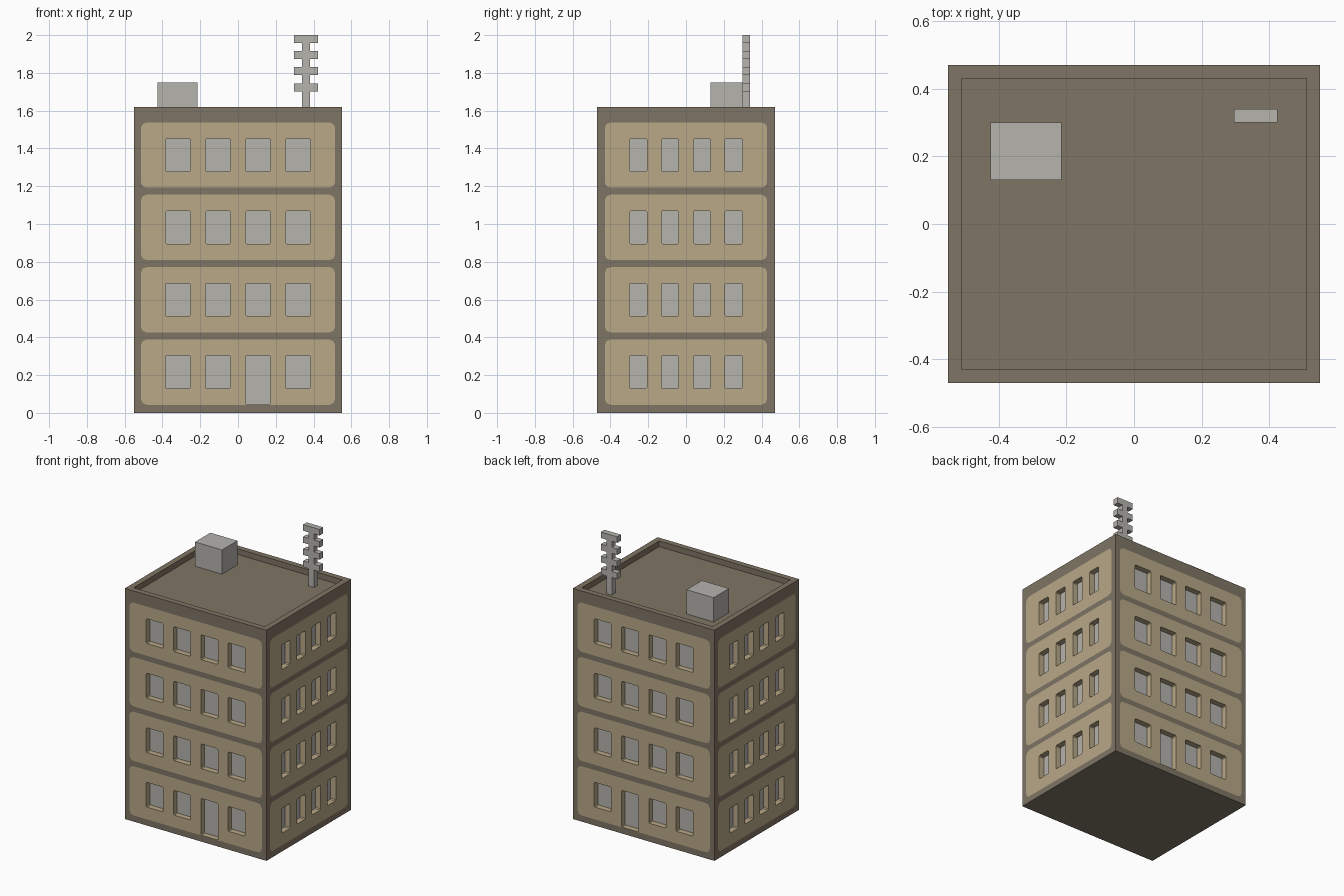
import bpy, bmesh, math
from mathutils import Matrix, Vector

cube = bpy.data.objects.get("Cube")
if cube:
    bpy.data.objects.remove(cube, do_unlink=True)

HX, HY, TOP = 0.55, 0.47, 1.62       # half width, half depth, parapet top
ROOF = 1.58                          # roof floor
FLOOR_STEP, PANEL_Z, PANEL_H = 0.383, 0.043, 0.346
WIN_Z, WIN_H, RECESS = 0.129, 0.174, 0.04


def material(name, rgb):
    m = bpy.data.materials.new(name)
    m.use_nodes = True
    m.diffuse_color = (*rgb, 1)
    m.node_tree.nodes["Principled BSDF"].inputs["Base Color"].default_value = (*rgb, 1)
    return m


BROWN = material("brown concrete", (0.216, 0.178, 0.133))
TAN = material("tan plaster", (0.479, 0.392, 0.242))
GREY = material("light grey", (0.468, 0.451, 0.423))


def finish(bm, name, mats):
    mesh = bpy.data.meshes.new(name)
    bm.to_mesh(mesh)
    bm.free()
    for m in mats:
        mesh.materials.append(m)
    ob = bpy.data.objects.new(name, mesh)
    bpy.context.collection.objects.link(ob)
    return ob


def rounded_rect(x0, x1, z0, z1, r, seg):
    """Counter-clockwise outline in the xz plane; r = 0 gives square corners."""
    if r == 0:
        return [(x0, z0), (x1, z0), (x1, z1), (x0, z1)]
    pts = []
    corners = [(x1 - r, z0 + r, -90), (x1 - r, z1 - r, 0),
               (x0 + r, z1 - r, 90), (x0 + r, z0 + r, 180)]
    for cx, cz, start in corners:
        for i in range(seg + 1):
            a = math.radians(start + 90 * i / seg)
            pts.append((cx + r * math.cos(a), cz + r * math.sin(a)))
    return pts


def loop(bm, pts):
    vs = [bm.verts.new((x, 0, z)) for x, z in pts]
    es = [bm.edges.new((vs[i - 1], vs[i])) for i in range(len(vs))]
    return vs, es


def fill(bm, edges, mat):
    """Fill an outline with holes, facing the front."""
    res = bmesh.ops.triangle_fill(bm, edges=edges, use_beauty=True, normal=(0, -1, 0))
    for f in res["geom"]:
        if isinstance(f, bmesh.types.BMFace):
            f.normal_update()
            if f.normal.y > 0:
                f.normal_flip()
            f.material_index = mat


def facade(name, half, dist, panel_half, win_w, spacing, angle, door=False):
    """One wall: brown frame, tan storey panels, recessed grey windows."""
    bm = bmesh.new()
    frame_edges = loop(bm, rounded_rect(-half, half, 0, TOP, 0, 1))[1]
    for storey in range(4):
        z = storey * FLOOR_STEP
        p0 = PANEL_Z + z
        panel = loop(bm, rounded_rect(-panel_half, panel_half, p0, p0 + PANEL_H, 0.03, 2))[1]
        frame_edges += panel
        panel_edges = list(panel)
        for col in range(4):
            cx = (col - 1.5) * spacing
            # doors line up on both long walls
            is_door = door and storey == 0 and abs(cx * math.cos(angle) - spacing / 2) < 0.01
            bottom = PANEL_Z + 0.002 if is_door else WIN_Z + z
            outline = rounded_rect(cx - win_w / 2, cx + win_w / 2, bottom,
                                   WIN_Z + z + WIN_H, 0.006, 1)
            front, edges = loop(bm, outline)
            panel_edges += edges
            # reveals and glass
            back = [bm.verts.new((v.co.x, RECESS, v.co.z)) for v in front]
            for i in range(len(front)):
                f = bm.faces.new((front[i - 1], back[i - 1], back[i], front[i]))
                f.normal_update()
                mid = f.calc_center_median()
                inward = Vector((cx - mid.x, 0, (bottom + WIN_Z + z + WIN_H) / 2 - mid.z))
                if f.normal.dot(inward) < 0:
                    f.normal_flip()
                f.material_index = 1
            bm.faces.new(back).material_index = 2
        fill(bm, panel_edges, 1)
    fill(bm, frame_edges, 0)
    bm.transform(Matrix.Rotation(angle, 4, "Z") @ Matrix.Translation((0, -dist, 0)))
    finish(bm, name, [BROWN, TAN, GREY])


# Walls
facade("front_wall", HX, HY, 0.514, 0.132, 0.212, 0, True)
facade("back_wall", HX, HY, 0.514, 0.132, 0.212, math.pi, True)
facade("left_wall", HY, HX, 0.43, 0.092, 0.169, math.pi / 2)
facade("right_wall", HY, HX, 0.43, 0.092, 0.169, -math.pi / 2)

# Roof with parapet rim and sunken floor
bm = bmesh.new()
corners = [(-HX, -HY), (HX, -HY), (HX, HY), (-HX, HY)]
top = bm.faces.new([bm.verts.new((x, y, TOP)) for x, y in corners])
top.normal_update()
bmesh.ops.inset_individual(bm, faces=[top], thickness=0.04, use_even_offset=True)
bmesh.ops.inset_individual(bm, faces=[top], thickness=0, depth=ROOF - TOP)
finish(bm, "roof", [BROWN])

# Underside
bm = bmesh.new()
bm.faces.new([bm.verts.new((x, y, 0)) for x, y in reversed(corners)])
finish(bm, "underside", [BROWN])

# Rooftop box
bm = bmesh.new()
bmesh.ops.create_cube(bm, size=1, matrix=Matrix.Translation((-0.32, 0.215, (ROOF + 1.75) / 2))
                      @ Matrix.Diagonal((0.21, 0.17, 1.75 - ROOF, 1)))
finish(bm, "rooftop_box", [GREY])

# Antenna: stepped half profile, mirrored and extruded
U = 0.0425
half = []
for k in range(4):
    z = 2 - 2 * U * k
    half += [(U / 2, z)] if k else []
    half += [(1.5 * U, z), (1.5 * U, z - U), (U / 2, z - U)]
half.append((U / 2, ROOF))
outline = half + [(-x, z) for x, z in reversed(half)]
bm = bmesh.new()
face = bm.faces.new([bm.verts.new((0.36 + x, 0.30, z)) for x, z in outline])
ext = bmesh.ops.extrude_face_region(bm, geom=[face], use_keep_orig=True)
bmesh.ops.translate(bm, vec=(0, 0.04, 0),
                    verts=[v for v in ext["geom"] if isinstance(v, bmesh.types.BMVert)])
bmesh.ops.recalc_face_normals(bm, faces=bm.faces)
finish(bm, "antenna", [GREY])
